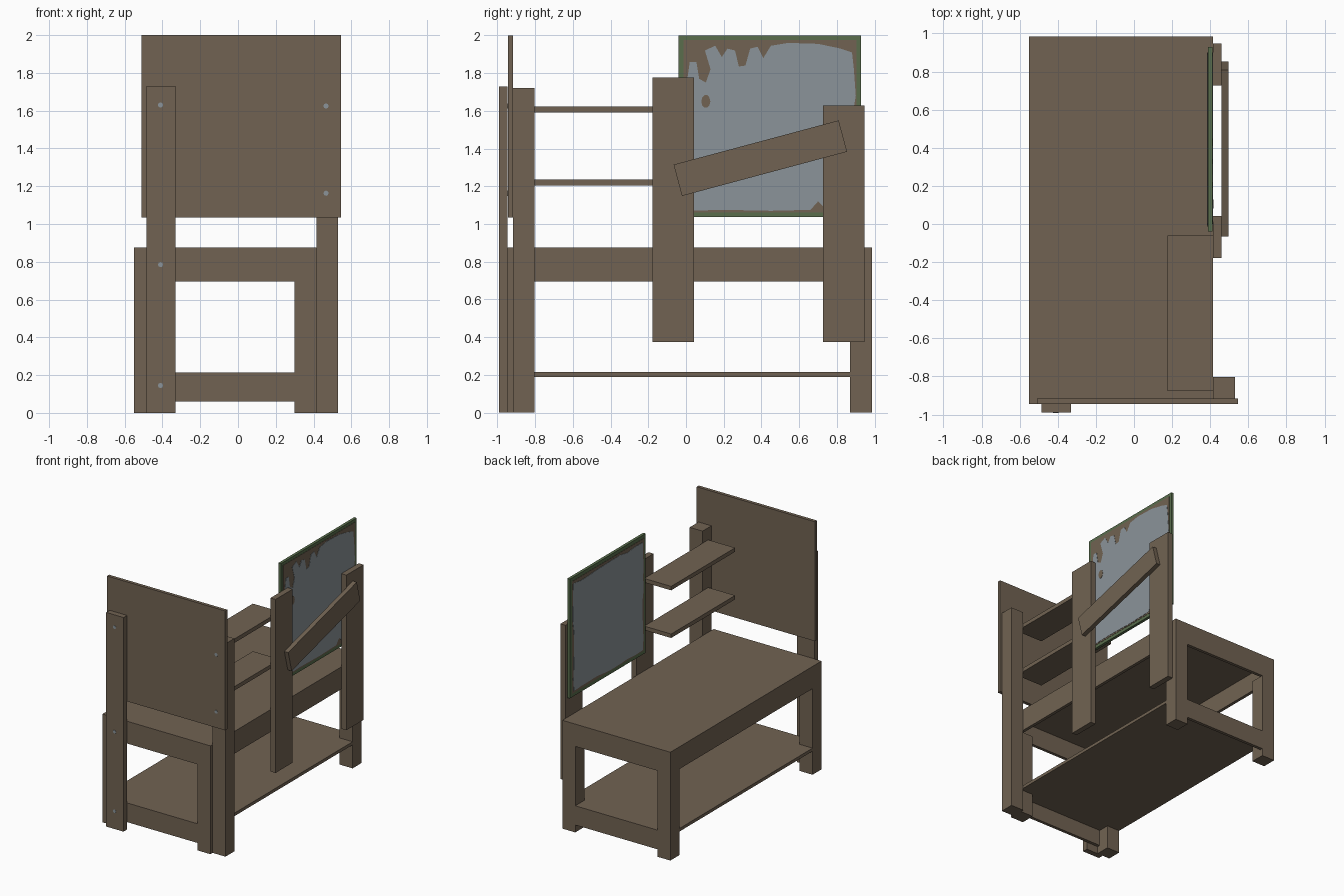
import bpy, bmesh, math, random
from mathutils import Matrix

if "Cube" in bpy.data.objects:
    bpy.data.objects.remove(bpy.data.objects["Cube"])
random.seed(4)


def material(name, rgb):
    m = bpy.data.materials.new(name)
    m.diffuse_color = (*rgb, 1)
    m.use_nodes = True
    m.node_tree.nodes["Principled BSDF"].inputs["Base Color"].default_value = m.diffuse_color
    return m


WOOD = material("brown wood", (0.165, 0.124, 0.085))
SLATE = material("grey blue slate", (0.258, 0.296, 0.320))
GREEN = material("faded green paint", (0.10, 0.155, 0.073))


def finish(name, bm, mat):
    bmesh.ops.recalc_face_normals(bm, faces=bm.faces)
    me = bpy.data.meshes.new(name)
    bm.to_mesh(me)
    bm.free()
    me.materials.append(mat)
    ob = bpy.data.objects.new(name, me)
    bpy.context.collection.objects.link(ob)
    return ob


def box(name, xs, ys, zs, mat=WOOD):
    bm = bmesh.new()
    size = [b - a for a, b in (xs, ys, zs)]
    mid = [(a + b) / 2 for a, b in (xs, ys, zs)]
    bmesh.ops.create_cube(bm, size=1, matrix=Matrix.Translation(mid) @ Matrix.Diagonal((*size, 1)))
    return finish(name, bm, mat)


def side_plate(name, pts, x0, x1, mat):
    """Flat outline in y,z pushed from x0 to x1."""
    bm = bmesh.new()
    f = bm.faces.new([bm.verts.new((x0, y, z)) for y, z in pts])
    r = bmesh.ops.extrude_face_region(bm, geom=[f])
    for v in r["geom"]:
        if isinstance(v, bmesh.types.BMVert):
            v.co.x = x1
    bmesh.ops.triangulate(bm, faces=[f for f in bm.faces if len(f.verts) > 4])
    return finish(name, bm, mat)


# Table: top, aprons, legs, end rails, lower shelf
L, R, F, B = -0.55, 0.415, -0.945, 0.985
T, LEG = 0.025, 0.115
box("table_top", (L, R), (F, B), (0.85, 0.875))
box("front_apron", (L, R), (F, F + T), (0.695, 0.85))
box("back_apron", (L, R), (B - T, B), (0.695, 0.85))
box("left_apron", (L, L + T), (F + T, B - T), (0.695, 0.85))
box("right_apron", (R - T, R), (F + T, B - T), (0.695, 0.85))
for sx, xs in (("left", (L, L + LEG)), ("right", (R - LEG, R))):
    for sy, ys in (("front", (F, F + LEG)), ("back", (B - LEG, B))):
        box(f"{sy}_{sx}_leg", xs, ys, (0, 0.695))
box("front_rail", (L + LEG, R - LEG), (F, F + T), (0.06, 0.215))
box("back_rail", (L + LEG, R - LEG), (B - T, B), (0.06, 0.215))
box("lower_shelf", (L, R), (F + LEG, B - LEG), (0.19, 0.215))
box("lower_shelf_front", (L + LEG, R - LEG), (F + T, F + LEG), (0.19, 0.215))
box("lower_shelf_back", (L + LEG, R - LEG), (B - LEG, B - T), (0.19, 0.215))

# Front end: post, board, corner post
box("front_post", (-0.485, -0.33), (-0.99, -0.945), (0, 1.73))
box("front_board", (-0.51, 0.546), (-0.944, -0.917), (1.035, 2.0))
box("corner_post", (R, 0.53), (-0.917, -0.804), (0, 1.72))

# Side uprights and small shelves
box("side_upright_front", (R, 0.46), (-0.178, 0.042), (0.375, 1.777))
box("side_upright_back", (R, 0.46), (0.727, 0.947), (0.375, 1.628))
for i, z in enumerate((1.205, 1.59)):
    box(f"small_shelf_{i + 1}", (0.175, R), (-0.877, -0.06), (z, z + 0.032))

# Diagonal brace
brace = box("diagonal_brace", (-0.0175, 0.0175), (-0.453, 0.453), (-0.086, 0.086))
brace.rotation_euler.x = math.radians(15)
brace.location = (0.4775, 0.394, 1.349)

# Slate panel with green edge, bare wood band and worn slate on both sides
box("panel_board", (0.388, 0.411), (-0.04, 0.928), (1.037, 2.0), GREEN)
band = [(-0.012, 1.062), (0.903, 1.062), (0.903, 1.976), (-0.012, 1.976)]
side_plate("panel_band_right", band, 0.411, 0.413, WOOD)
band_l = [(-0.015, 1.065), (0.903, 1.065), (0.903, 1.972), (-0.015, 1.972)]
side_plate("panel_band_left", band_l, 0.386, 0.388, WOOD)
worn = [(0.0, 1.07), (0.20, 1.075), (0.45, 1.07), (0.66, 1.075), (0.70, 1.12), (0.73, 1.09),
        (0.88, 1.09), (0.895, 1.35), (0.89, 1.62), (0.90, 1.68), (0.89, 1.82), (0.88, 1.91),
        (0.82, 1.93), (0.70, 1.955), (0.54, 1.96), (0.45, 1.945), (0.41, 1.88), (0.38, 1.94),
        (0.34, 1.93), (0.315, 1.84), (0.28, 1.835), (0.26, 1.92), (0.22, 1.93), (0.19, 1.885),
        (0.155, 1.945), (0.10, 1.92), (0.13, 1.82), (0.105, 1.75), (0.07, 1.77), (0.055, 1.86),
        (0.02, 1.86), (0.0, 1.72)]
side_plate("slate_right", worn, 0.413, 0.415, SLATE)
spot = [(0.105 + 0.024 * math.cos(a), 1.65 + 0.035 * math.sin(a))
        for a in (math.tau * i / 10 for i in range(10))]
side_plate("worn_spot", spot, 0.415, 0.417, WOOD)
corners = [(0.0, 1.08), (0.888, 1.08), (0.888, 1.945), (0.0, 1.945)]
edge = []
for i, (y0, z0) in enumerate(corners):
    y1, z1 = corners[(i + 1) % 4]
    for k in range(9):
        t = k / 9
        j = random.uniform(-0.01, 0.01)
        edge.append((y0 + (y1 - y0) * t + (j if i % 2 else 0),
                     z0 + (z1 - z0) * t + (0 if i % 2 else j)))
side_plate("slate_left", edge, 0.386, 0.384, SLATE)

# Nail heads on the front
for i, (x, y, z) in enumerate([(-0.41, -0.99, 1.63), (-0.41, -0.99, 0.785), (-0.41, -0.99, 0.145),
                               (0.466, -0.944, 1.625), (0.466, -0.944, 1.163)]):
    bm = bmesh.new()
    bmesh.ops.create_cone(bm, cap_ends=True, segments=8, radius1=0.014, radius2=0.014, depth=0.004,
                          matrix=Matrix.Translation((x, y, z)) @ Matrix.Rotation(math.pi / 2, 4, 'X'))
    finish(f"nail_{i + 1}", bm, SLATE)
